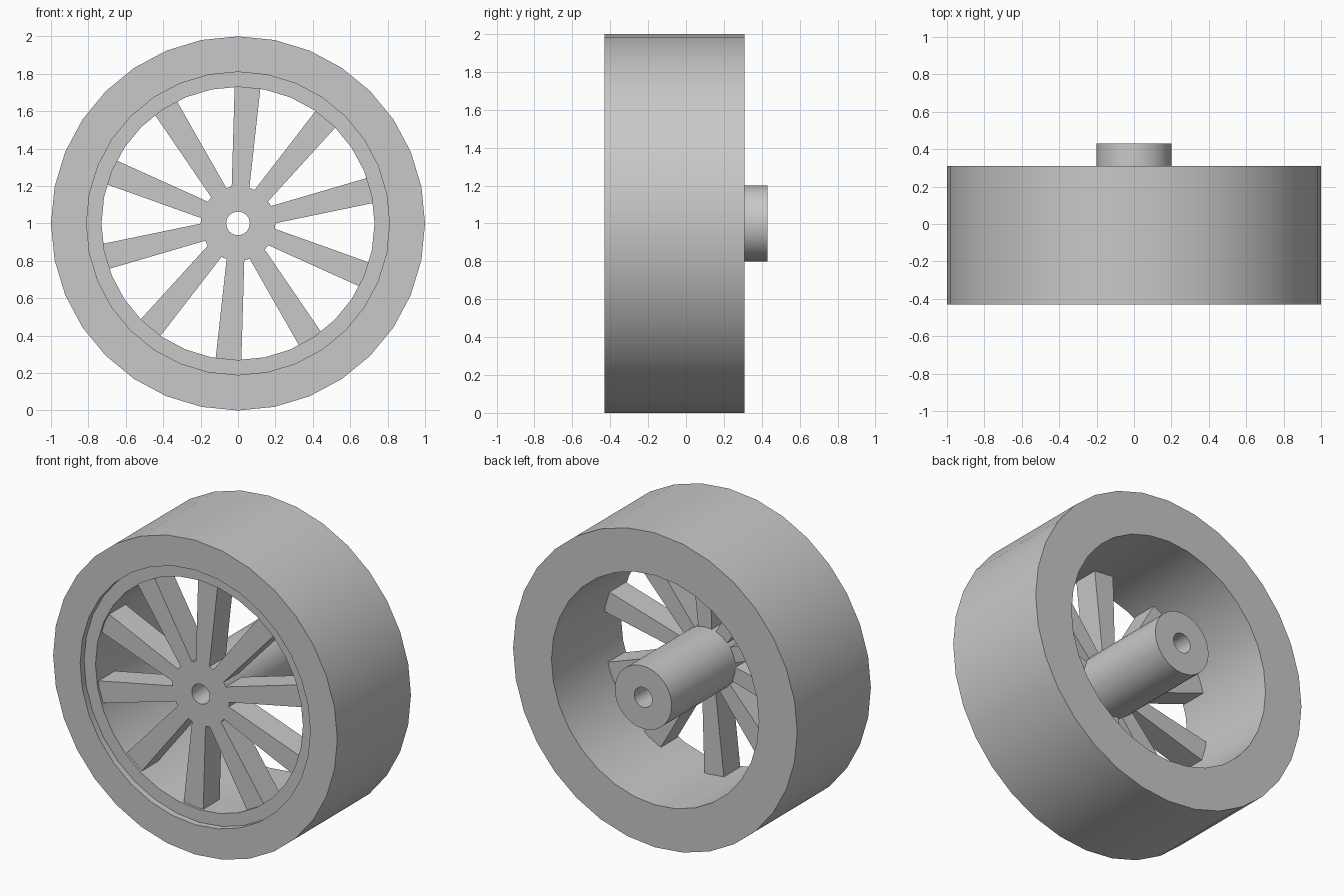
import bpy, bmesh
from math import cos, sin, pi, radians

cube = bpy.data.objects.get("Cube")
if cube:
    bpy.data.objects.remove(cube, do_unlink=True)

AXLE_Z = 1.0
FRONT, BACK = -0.43, 0.31      # tyre faces
SPOKE_FRONT, SPOKE_BACK = -0.375, -0.21
SPOKES = 10

grey = bpy.data.materials.new("plain grey")
grey.use_nodes = True
colour = (0.58, 0.58, 0.58, 1)
grey.diffuse_color = colour
grey.node_tree.nodes["Principled BSDF"].inputs["Base Color"].default_value = colour


def finish(bm, name):
    bmesh.ops.recalc_face_normals(bm, faces=bm.faces)
    mesh = bpy.data.meshes.new(name)
    bm.to_mesh(mesh)
    bm.free()
    mesh.materials.append(grey)
    obj = bpy.data.objects.new(name, mesh)
    bpy.context.collection.objects.link(obj)
    return obj


def lathe(name, profile, sides):
    """Turn a closed (radius, y) profile around the axle."""
    bm = bmesh.new()
    rings = []
    for i in range(sides):
        a = 2 * pi * i / sides
        rings.append([bm.verts.new((r * cos(a), y, AXLE_Z + r * sin(a)))
                      for r, y in profile])
    n = len(profile)
    for i in range(sides):
        here, there = rings[i], rings[(i + 1) % sides]
        for j in range(n):
            k = (j + 1) % n
            bm.faces.new((here[j], here[k], there[k], there[j]))
    obj = finish(bm, name)
    bpy.ops.object.select_all(action='DESELECT')
    obj.select_set(True)
    bpy.context.view_layer.objects.active = obj
    bpy.ops.object.shade_smooth_by_angle(angle=radians(30))
    return obj


def spoke(name, angle):
    """Tapered bar from the hub out to the rim."""
    bm = bmesh.new()
    ends = []
    for r, half in ((0.185, 0.047), (0.73, 0.069)):
        ends.append([bm.verts.new((r * cos(angle) - s * sin(angle), y,
                                   AXLE_Z + r * sin(angle) + s * cos(angle)))
                     for s, y in ((-half, SPOKE_FRONT), (half, SPOKE_FRONT),
                                  (half, SPOKE_BACK), (-half, SPOKE_BACK))])
    inner, outer = ends
    bm.faces.new(inner)
    bm.faces.new(outer)
    for j in range(4):
        k = (j + 1) % 4
        bm.faces.new((inner[j], inner[k], outer[k], outer[j]))
    return finish(bm, name)


# Tyre and rim in one turning, with a shallow step on the front
lathe("tyre_and_rim", [(1.0, FRONT), (1.0, BACK), (0.73, BACK),
                       (0.73, FRONT + 0.04), (0.81, FRONT + 0.04), (0.81, FRONT)], 32)

# Hub tube with the axle hole
lathe("hub", [(0.2, SPOKE_FRONT), (0.2, 0.43), (0.063, 0.43), (0.063, SPOKE_FRONT)], 32)

# Spokes
for i in range(SPOKES):
    spoke(f"spoke_{i + 1}", radians(14) + 2 * pi * i / SPOKES)
